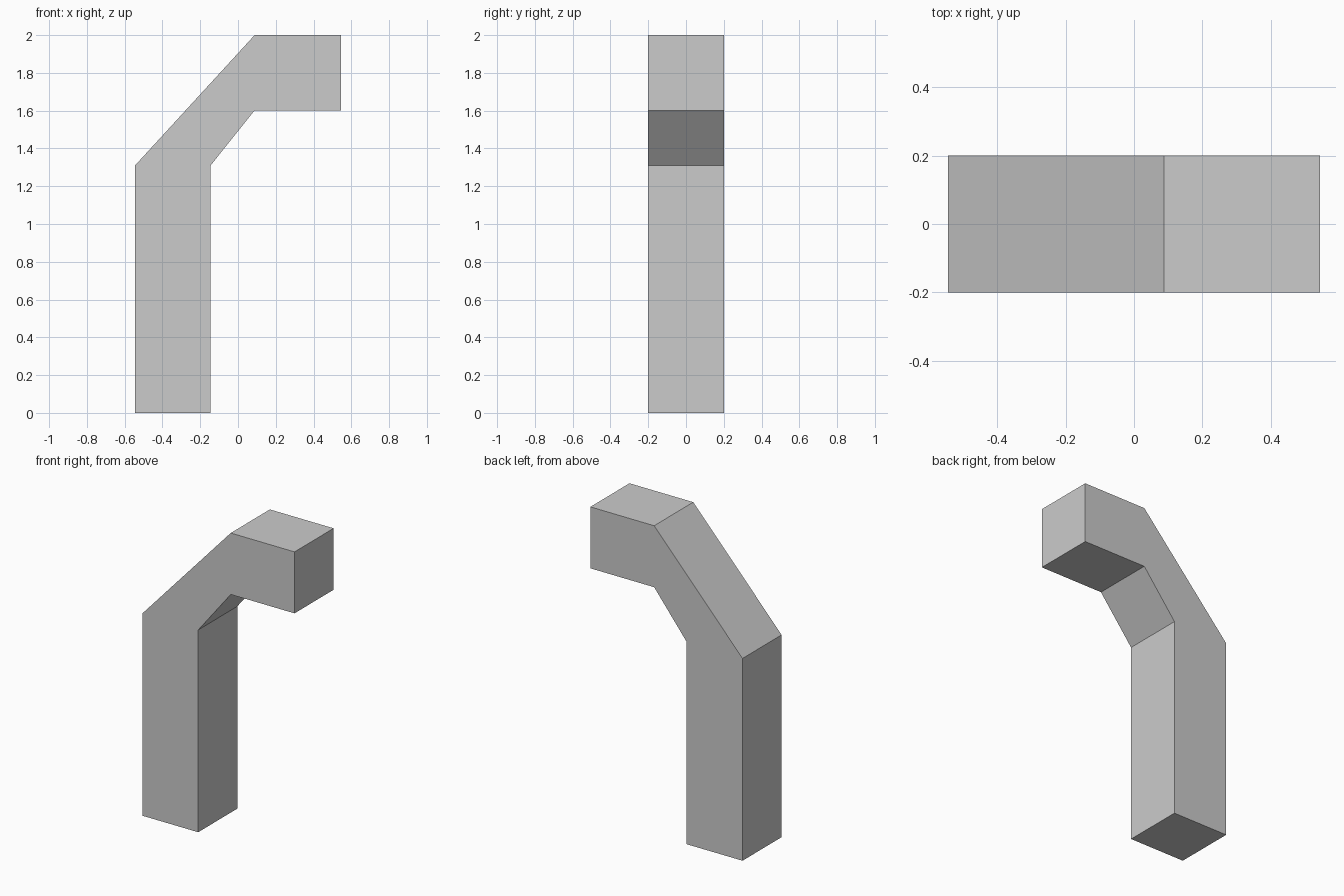
import bpy
import bmesh
from mathutils import Vector

if "Cube" in bpy.data.objects:
    bpy.data.objects.remove(bpy.data.objects["Cube"])

HALF_DEPTH = 0.2

# Side profile (x, z) of the bent square tube: post, sloped elbow, short arm
PROFILE = [
    (-0.545, 0.0), (-0.145, 0.0), (-0.145, 1.31), (0.088, 1.602),
    (0.545, 1.602), (0.545, 2.0), (0.088, 2.0), (-0.545, 1.31),
]


def extrude_profile(name, profile, half_depth):
    """Solid made by extruding an x-z outline along y."""
    bm = bmesh.new()
    face = bm.faces.new([bm.verts.new((x, -half_depth, z)) for x, z in profile])
    result = bmesh.ops.extrude_face_region(bm, geom=[face])
    moved = [g for g in result["geom"] if isinstance(g, bmesh.types.BMVert)]
    bmesh.ops.translate(bm, verts=moved, vec=Vector((0, 2 * half_depth, 0)))
    # Split the end caps into clean quads, one per segment of the tube
    for y in (-half_depth, half_depth):
        for i, j in ((2, 7), (3, 6)):
            pair = [v for v in bm.verts for k in (i, j)
                    if (v.co - Vector((profile[k][0], y, profile[k][1]))).length < 1e-4]
            bmesh.ops.connect_verts(bm, verts=pair)
    bmesh.ops.recalc_face_normals(bm, faces=bm.faces)
    mesh = bpy.data.meshes.new(name)
    bm.to_mesh(mesh)
    bm.free()
    obj = bpy.data.objects.new(name, mesh)
    bpy.context.collection.objects.link(obj)
    return obj


# Bent post with overhanging arm
extrude_profile("bent_post", PROFILE, HALF_DEPTH)
